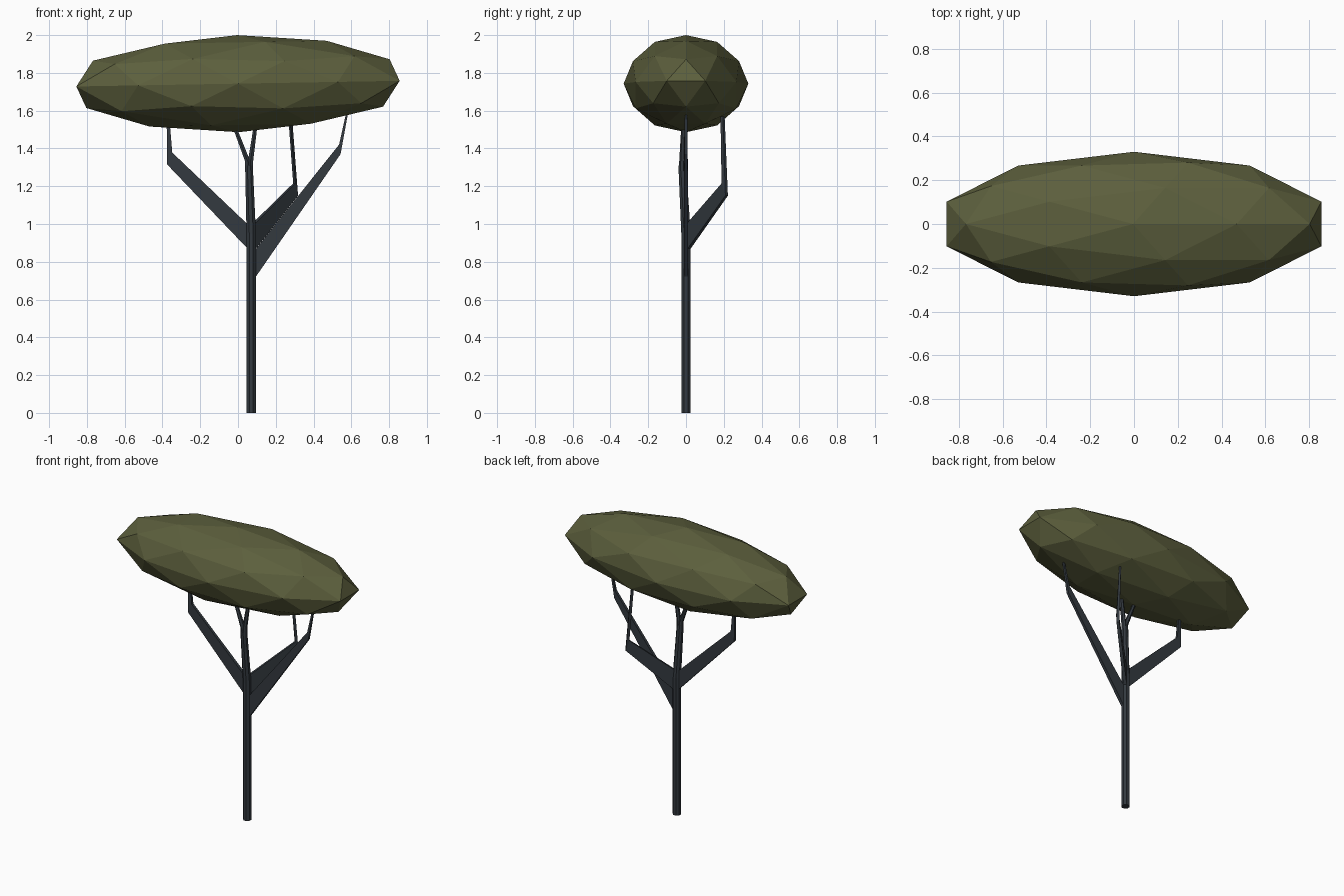
import bpy, bmesh, math
from mathutils import Vector

cube = bpy.data.objects.get("Cube")
if cube:
    bpy.data.objects.remove(cube, do_unlink=True)


def material(name, rgb):
    mat = bpy.data.materials.new(name)
    mat.use_nodes = True
    mat.diffuse_color = (*rgb, 1)
    mat.node_tree.nodes["Principled BSDF"].inputs["Base Color"].default_value = (*rgb, 1)
    return mat


olive = material("olive leaves", (0.107, 0.114, 0.046))
slate = material("slate bark", (0.033, 0.041, 0.050))


def finish(name, bm, mat):
    bmesh.ops.recalc_face_normals(bm, faces=bm.faces)
    mesh = bpy.data.meshes.new(name)
    bm.to_mesh(mesh)
    bm.free()
    mesh.materials.append(mat)
    obj = bpy.data.objects.new(name, mesh)
    bpy.context.collection.objects.link(obj)
    return obj


def loft(name, rings):
    """Skin a list of equal-sided rings and cap both ends."""
    bm = bmesh.new()
    loops = [[bm.verts.new(p) for p in ring] for ring in rings]
    for a, b in zip(loops, loops[1:]):
        for i in range(len(a)):
            j = (i + 1) % len(a)
            bm.faces.new((a[i], a[j], b[j], b[i]))
    bm.faces.new(loops[0])
    bm.faces.new(loops[-1])
    return finish(name, bm, slate)


def circle(x, y, z, r, sides=8):
    angles = [2 * math.pi * (i + 0.5) / sides for i in range(sides)]
    return [(x + r * math.cos(a), y + r * math.sin(a), z) for a in angles]


def branch(name, sections):
    """Flat tapering limb: each section is (lower point, upper point, width)."""
    run = Vector(sections[1][0]) - Vector(sections[0][0])
    side = Vector((-run.y, run.x, 0)).normalized()
    rings = []
    for low, high, width in sections:
        low, high, off = Vector(low), Vector(high), side * width / 2
        rings.append([low - off, low + off, high + off, high - off])
    return loft(name, rings)


# Trunk, leaning slightly above the branches
loft("trunk", [circle(0.07, 0, 0, 0.027), circle(0.07, 0, 0.95, 0.027),
               circle(0.058, -0.02, 1.31, 0.022)])

# Three main limbs, each bending upward at the elbow
branch("right_limb", [((0.08, 0, 0.70), (0.08, 0, 0.85), 0.022),
                      ((0.543, 0, 1.37), (0.535, 0, 1.42), 0.018),
                      ((0.585, 0, 1.60), (0.575, 0, 1.60), 0.012)])
branch("left_limb", [((0.06, 0, 0.86), (0.06, 0, 0.99), 0.022),
                     ((-0.375, 0, 1.315), (-0.348, 0, 1.378), 0.018),
                     ((-0.378, 0, 1.57), (-0.364, 0, 1.57), 0.012)])
branch("back_limb", [((0.08, 0.01, 0.86), (0.08, 0.01, 1.00), 0.022),
                     ((0.312, 0.215, 1.15), (0.298, 0.195, 1.215), 0.018),
                     ((0.282, 0.200, 1.57), (0.270, 0.187, 1.57), 0.012)])

# Twigs forking from the trunk top
for name, start, tip in (("left_twig", 0.052, -0.04), ("right_twig", 0.066, 0.10)):
    loft(name, [circle(start, -0.02, 1.28, 0.016, 6),
                circle(start, -0.02, 1.33, 0.016, 6),
                circle(tip, -0.012, 1.57, 0.010, 6)])

# Faceted canopy
bm = bmesh.new()
bmesh.ops.create_icosphere(bm, subdivisions=2, radius=1)
canopy = finish("canopy", bm, olive)
canopy.scale = (0.9, 0.33, 0.257)
canopy.rotation_euler.y = math.radians(-1)
canopy.location.z = 1.743
